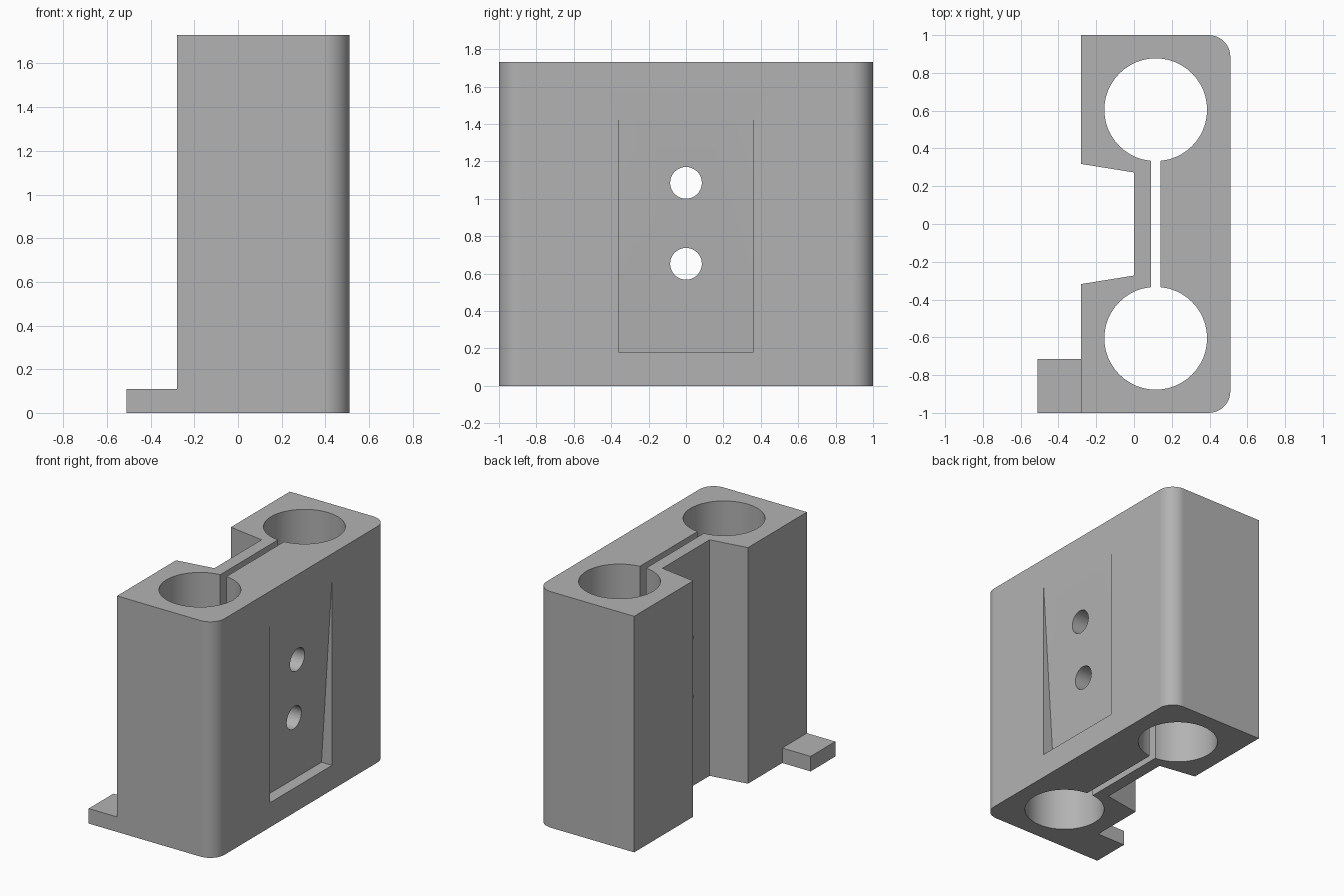
import bpy
import bmesh
from math import sin, cos, pi, radians

cube = bpy.data.objects.get("Cube")
if cube:
    bpy.data.objects.remove(cube, do_unlink=True)

# Single plain grey
grey = bpy.data.materials.new("light_grey")
grey.use_nodes = True
colour = (0.45, 0.45, 0.45, 1)
grey.diffuse_color = colour
grey.node_tree.nodes["Principled BSDF"].inputs["Base Color"].default_value = colour

HEIGHT = 1.73
LEFT, RIGHT = -0.28, 0.51
BORE_X, BORE_Y, BORE_R = 0.115, 0.605, 0.272


def prism(name, points, axis, start, end):
    """Extrude a closed outline along z (points x, y) or y (points x, z)."""
    place = {"z": lambda a, b, c: (a, b, c), "y": lambda a, b, c: (a, c, b)}[axis]
    bm = bmesh.new()
    face = bm.faces.new([bm.verts.new(place(a, b, start)) for a, b in points])
    top = bmesh.ops.extrude_face_region(bm, geom=[face])["geom"]
    shift = place(0, 0, end - start)
    bmesh.ops.translate(bm, vec=shift,
                        verts=[v for v in top if isinstance(v, bmesh.types.BMVert)])
    bmesh.ops.recalc_face_normals(bm, faces=bm.faces)
    mesh = bpy.data.meshes.new(name)
    bm.to_mesh(mesh)
    bm.free()
    mesh.materials.append(grey)
    obj = bpy.data.objects.new(name, mesh)
    bpy.context.collection.objects.link(obj)
    return obj


def rect(a0, a1, b0, b1):
    return [(a0, b0), (a1, b0), (a1, b1), (a0, b1)]


def arc(cx, cy, r, a0, a1, n):
    return [(cx + r * cos(a0 + (a1 - a0) * i / n),
             cy + r * sin(a0 + (a1 - a0) * i / n)) for i in range(n + 1)]


def cut(target, cutter):
    """Subtract the cutter and discard it."""
    bpy.context.view_layer.objects.active = target
    mod = target.modifiers.new("cut", "BOOLEAN")
    mod.operation = "DIFFERENCE"
    mod.solver = "EXACT"
    mod.object = cutter
    bpy.ops.object.modifier_apply(modifier=mod.name)
    bpy.data.objects.remove(cutter, do_unlink=True)


# Body: rounded on the right, notched on the left
r = 0.115
half = arc(RIGHT - r, 1 - r, r, 0, pi / 2, 12) + [(LEFT, 1), (LEFT, 0.318), (0, 0.273)]
outline = half + [(x, -y) for x, y in reversed(half)]
body = prism("clamp_body", outline, "z", 0, HEIGHT)

# Two vertical bores joined by a narrow slot
for side in (-1, 1):
    circle = arc(BORE_X, side * BORE_Y, BORE_R, 0, 2 * pi, 48)[:-1]
    cut(body, prism("bore_cutter", circle, "z", -0.1, HEIGHT + 0.1))
cut(body, prism("slot_cutter", rect(0.09, 0.14, -0.45, 0.45), "z", -0.1, HEIGHT + 0.1))

# Wedge recess, deepest at its foot and running out near the top
foot, tip, depth = 0.18, 1.55, 0.085
slope = depth / (tip - foot)
wedge = [(RIGHT - depth, foot), (RIGHT + 0.1, foot),
         (RIGHT + 0.1, tip + 0.1 / slope), (RIGHT, tip)]
cut(body, prism("recess_cutter", wedge, "y", -0.36, 0.36))

# Two screw holes through the web
for z in (0.652, 1.085):
    bpy.ops.mesh.primitive_cylinder_add(vertices=32, radius=0.085, depth=1.4,
                                        location=(0.25, 0, z), rotation=(0, pi / 2, 0))
    drill = bpy.context.object
    drill.data.materials.append(grey)
    cut(body, drill)

# Foot tab
tab = prism("foot_tab", rect(-0.51, LEFT, -1, -0.715), "z", 0, 0.11)

# Smooth the rounds while keeping flat faces flat
bpy.ops.object.select_all(action="DESELECT")
body.select_set(True)
bpy.context.view_layer.objects.active = body
bpy.ops.object.shade_smooth_by_angle(angle=radians(30))
normals = body.modifiers.new("flat_faces", "WEIGHTED_NORMAL")
normals.keep_sharp = True
